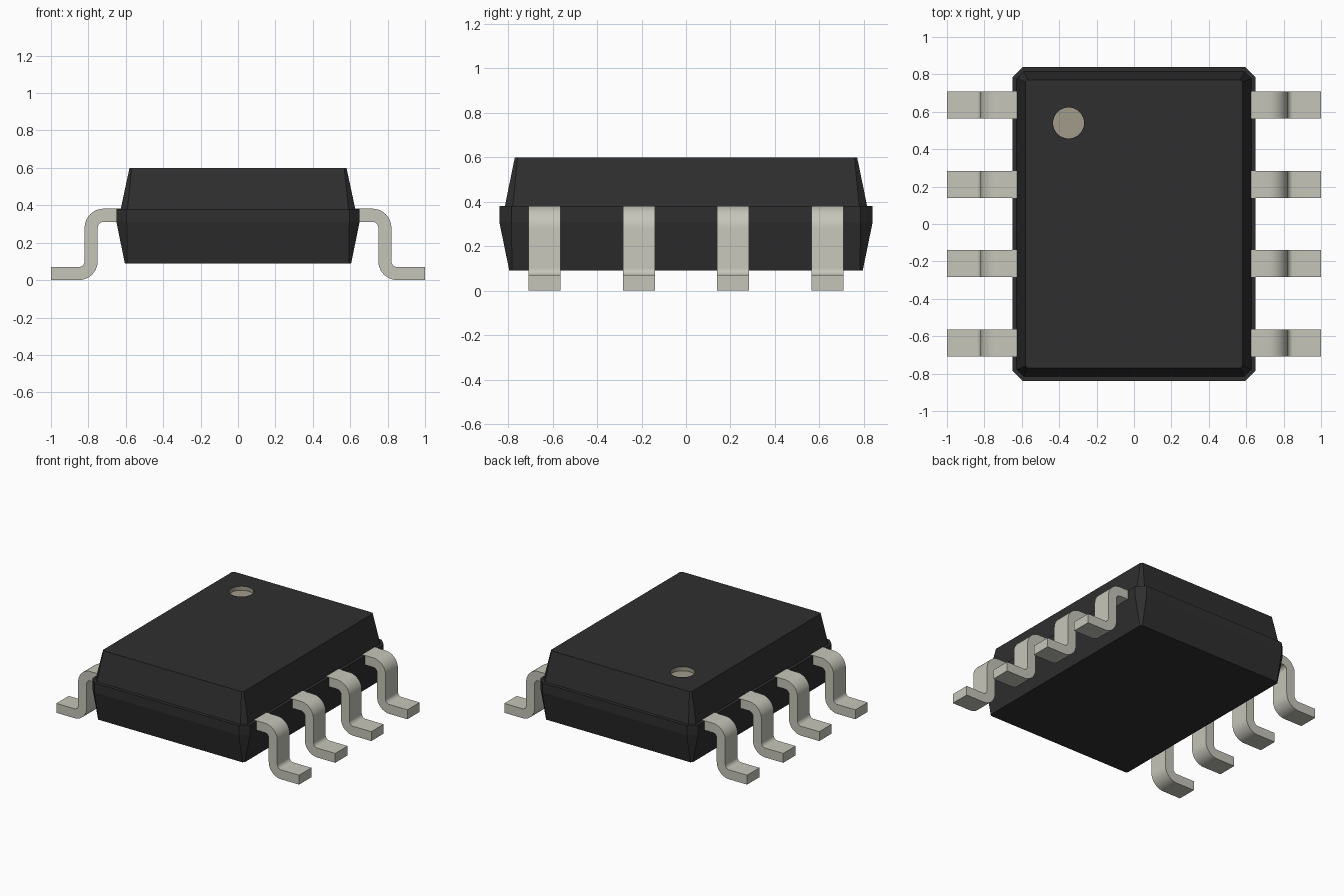
import bpy, bmesh, math
from mathutils import Matrix

old = bpy.data.objects.get("Cube")
if old:
    bpy.data.objects.remove(old, do_unlink=True)


def material(name, rgb):
    m = bpy.data.materials.new(name)
    m.use_nodes = True
    m.diffuse_color = (*rgb, 1)
    m.node_tree.nodes["Principled BSDF"].inputs["Base Color"].default_value = (*rgb, 1)
    return m


black = material("black_plastic", (0.028, 0.028, 0.028))
tan = material("marker_tan", (0.36, 0.33, 0.26))
metal = material("lead_metal", (0.56, 0.56, 0.49))


def finish(name, bm, mats):
    bmesh.ops.recalc_face_normals(bm, faces=bm.faces[:])
    me = bpy.data.meshes.new(name)
    bm.to_mesh(me)
    bm.free()
    ob = bpy.data.objects.new(name, me)
    bpy.context.collection.objects.link(ob)
    for m in mats:
        me.materials.append(m)
    return ob


def bridge(bm, a, b):
    n = len(a)
    return [bm.faces.new((a[i], a[(i + 1) % n], b[(i + 1) % n], b[i])) for i in range(n)]


# Package body: stacked chamfered rectangles (z, half x, half y, corner cut)
def ring(bm, z, hx, hy, c):
    quarter = [(hx, hy - c), (hx - c, hy)]
    pts = quarter + [(-x, y) for x, y in quarter[::-1]]
    pts += [(-x, -y) for x, y in pts]
    return [bm.verts.new((x, y, z)) for x, y in pts]


bm = bmesh.new()
sections = [(0.09, 0.605, 0.795, 0.012), (0.31, 0.65, 0.84, 0.055),
            (0.38, 0.65, 0.84, 0.055), (0.38, 0.627, 0.815, 0.036),
            (0.60, 0.58, 0.77, 0.012)]
rings = [ring(bm, *s) for s in sections]
for a, b in zip(rings, rings[1:]):
    bridge(bm, a, b)
bm.faces.new(rings[0])

# Round pin-one recess sunk into the top face
spot = Matrix.Translation((-0.35, 0.54, 0.60))
rim = bmesh.ops.create_circle(bm, segments=48, radius=0.083, matrix=spot)["verts"]
top_edges = {e for loop in (rings[-1], rim) for v in loop for e in v.link_edges
             if all(w in loop for w in e.verts)}
bmesh.ops.triangle_fill(bm, edges=list(top_edges), use_beauty=True, normal=(0, 0, 1))
floor = [bm.verts.new((v.co.x, v.co.y, 0.57)) for v in rim]
recess = bridge(bm, rim, floor) + [bm.faces.new(floor)]
for f in recess:
    f.material_index = 1
finish("package_body", bm, [black, tan])

# Gull-wing lead: side profile with two concentric bends, extruded along y
THICK, INNER, TOP, WIDTH, STEPS = 0.07, 0.032, 0.382, 0.145, 10
OUTER = INNER + THICK


def arc(cx, cz, r, start, end):
    angles = [math.radians(start + (end - start) * i / STEPS) for i in range(STEPS + 1)]
    return [(cx + r * math.cos(t), cz + r * math.sin(t)) for t in angles]


upper = (0.82 - OUTER, TOP - OUTER)
lower = (0.75 + OUTER, OUTER)
outline = ([(0.60, TOP)] + arc(*upper, OUTER, 90, 0) + arc(*lower, INNER, 180, 270)
           + [(1, THICK), (1, 0)] + arc(*lower, OUTER, 270, 180)
           + arc(*upper, INNER, 0, 90) + [(0.60, TOP - THICK)])

for side, label in ((1, "left"), (-1, "right")):
    for number, y in enumerate((-0.637, -0.212, 0.212, 0.637), 1):
        bm = bmesh.new()
        near, far = [[bm.verts.new((side * x, y + s * WIDTH / 2, z)) for x, z in outline]
                     for s in (-1, 1)]
        bridge(bm, near, far)
        bm.faces.new(near)
        bm.faces.new(far)
        lead = finish(f"{label}_lead_{number}", bm, [metal])
        bpy.ops.object.select_all(action="DESELECT")
        lead.select_set(True)
        bpy.context.view_layer.objects.active = lead
        bpy.ops.object.shade_smooth_by_angle(angle=math.radians(30))
